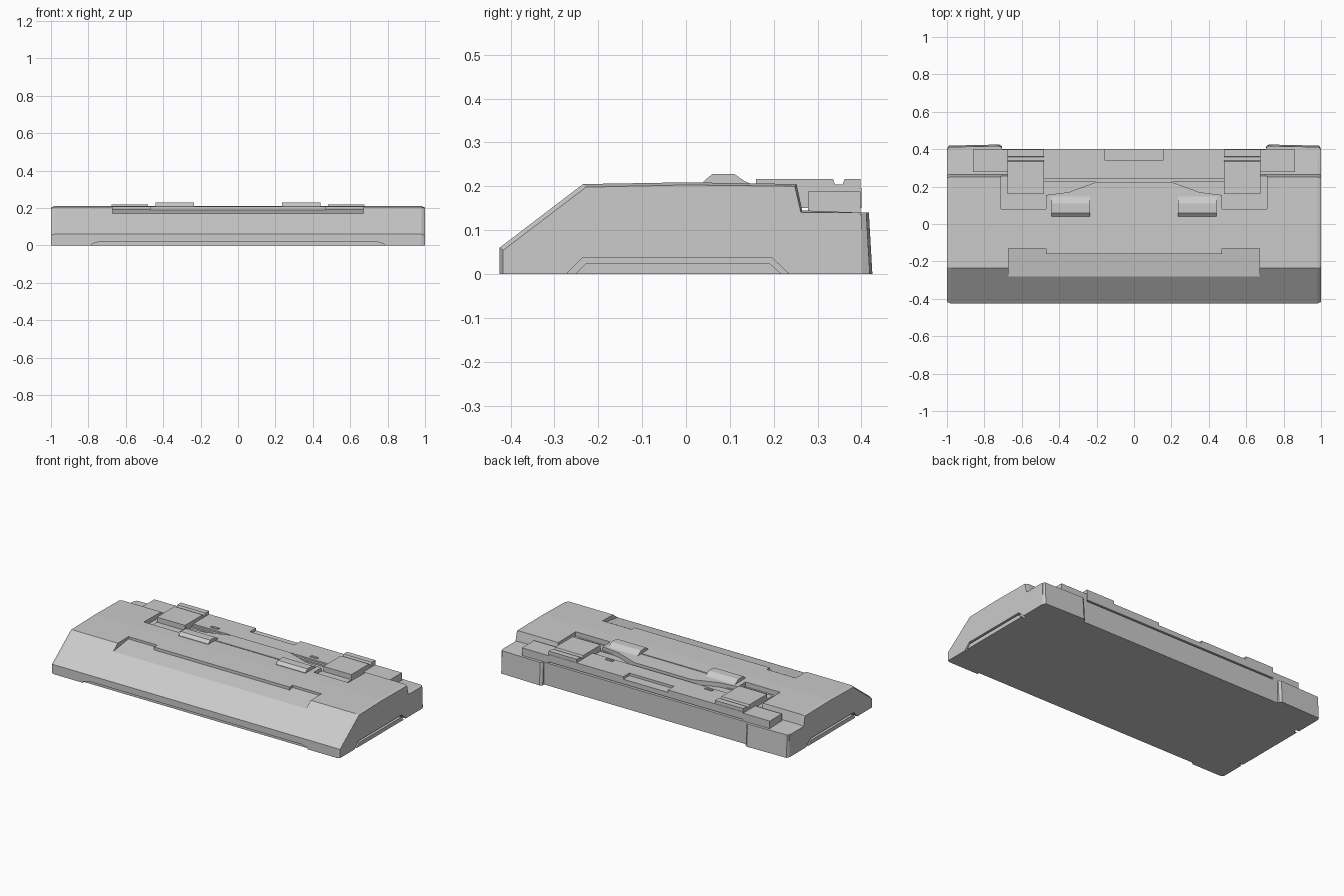
import bpy, bmesh

if "Cube" in bpy.data.objects:
    bpy.data.objects.remove(bpy.data.objects["Cube"])


def make(name, sections):
    """Closed loft through matching rings of points, capped at both ends."""
    bm = bmesh.new()
    rings = [[bm.verts.new(p) for p in s] for s in sections]
    n = len(rings[0])
    for a, b in zip(rings, rings[1:]):
        for i in range(n):
            j = (i + 1) % n
            bm.faces.new((a[i], a[j], b[j], b[i]))
    bm.faces.new(rings[0])
    bm.faces.new(rings[-1][::-1])
    bmesh.ops.recalc_face_normals(bm, faces=bm.faces)
    mesh = bpy.data.meshes.new(name)
    bm.to_mesh(mesh)
    bm.free()
    ob = bpy.data.objects.new(name, mesh)
    bpy.context.collection.objects.link(ob)
    return ob


def side_prism(name, x0, x1, yz):
    return make(name, [[(x, y, z) for y, z in yz] for x in (x0, x1)])


def top_prism(name, z0, z1, xy):
    return make(name, [[(x, y, z) for x, y in xy] for z in (z0, z1)])


def box(name, x0, x1, y0, y1, z0, z1):
    return top_prism(name, z0, z1, [(x0, y0), (x1, y0), (x1, y1), (x0, y1)])


def cut(target, cutter):
    m = target.modifiers.new("cut", 'BOOLEAN')
    m.object, m.operation, m.solver = cutter, 'DIFFERENCE', 'EXACT'
    bpy.context.view_layer.objects.active = target
    bpy.ops.object.modifier_apply(modifier=m.name)
    bpy.data.objects.remove(cutter)


# Main shell: sloped front, flat top, low rear ledge, chamfered ends
full = [(-.425, 0), (-.425, .06), (-.235, .205), (0, .209), (.252, .205),
        (.265, .145), (.40, .14), (.40, 0)]
inset = [(-.417, 0), (-.417, .054), (-.228, .198), (0, .203), (.248, .2),
         (.262, .14), (.40, .135), (.40, 0)]
body = make("main_shell", [[(x, y, z) for y, z in p] for x, p in
                           ((-1, inset), (-.98, full), (.98, full), (1, inset))])

# Rear pocket in the top, with a tongue of the top surface left in the middle
cut(body, top_prism("pocket_cutter", .178, .4,
    [(-.71, .5), (-.71, .08), (-.47, .08), (-.47, .155), (-.35, .17), (-.2, .225),
     (.2, .225), (.35, .17), (.47, .155), (.47, .08), (.71, .08), (.71, .5)]))
cut(body, box("tongue_groove_cutter", -.24, .24, .105, .112, .2, .3))

# Shallow tray crossing from the sloped front into the top
cut(body, side_prism("tray_cutter", -.67, .67,
    [(-.28, .170), (-.16, .188), (-.16, .3), (-.28, .3)]))
for s in (-1, 1):
    cut(body, side_prism("tray_corner_cutter", s * .47, s * .67,
        [(-.165, .187), (-.13, .192), (-.13, .3), (-.165, .3)]))

# Lower trim grooves on both ends, and the foot gap along the front
for s in (-1, 1):
    cut(body, side_prism("skirt_cutter", s * .98, s * 1.05,
        [(-.27, -.01), (-.27, .003), (-.235, .038), (.195, .038), (.235, 0), (.235, -.01),
         (.218, -.01), (.218, 0), (.19, .025), (-.228, .025), (-.25, .003), (-.25, -.01)]))
cut(body, make("foot_gap_cutter", [[(x, y, z) for x, z in
    ((-.78, -.01), (-.78, .008), (-.74, .02), (.74, .02), (.78, .008), (.78, -.01))]
    for y in (-.5, -.412)]))

# Rear deck between the corners, with a slot in its back edge
deck = box("rear_deck", -.675, .675, .24, .40, .15, .196)
cut(deck, box("slot_cutter", -.155, .155, .34, .5, .18, .3))
box("deck_front_step", -.48, .48, .225, .24, .15, .187)
box("pocket_panel", -.675, .675, .10, .165, .15, .185)

for s, side in ((-1, "left"), (1, "right")):
    # Raised connector block with a cross groove
    side_prism(side + "_rear_block", s * .48, s * .675,
        [(.16, .15), (.16, .217), (.335, .217), (.34, .204), (.357, .204),
         (.362, .217), (.398, .217), (.398, .15)])
    # Side step
    box(side + "_rear_step", s * .675, s * .86, .278, .398, .12, .188)
    # Rear corner guard
    corner = [(s * .705, .26), (s * .705, .415), (s * .72, .425), (s * .99, .419),
              (s, .40), (s, .26)]
    make(side + "_corner_guard", [[(x, y, 0) for x, y in corner],
        [(x, y - (.008 if y > .3 else 0), .14) for x, y in corner]])
    # Raised latch
    side_prism(side + "_latch", s * .235, s * .44,
        [(.04, .19), (.04, .211), (.06, .228), (.11, .228), (.135, .211),
         (.15, .205), (.15, .18)])
    # Small stop tab on the deck
    box(side + "_stop_tab", s * .32, s * .37, .258, .272, .18, .202)
